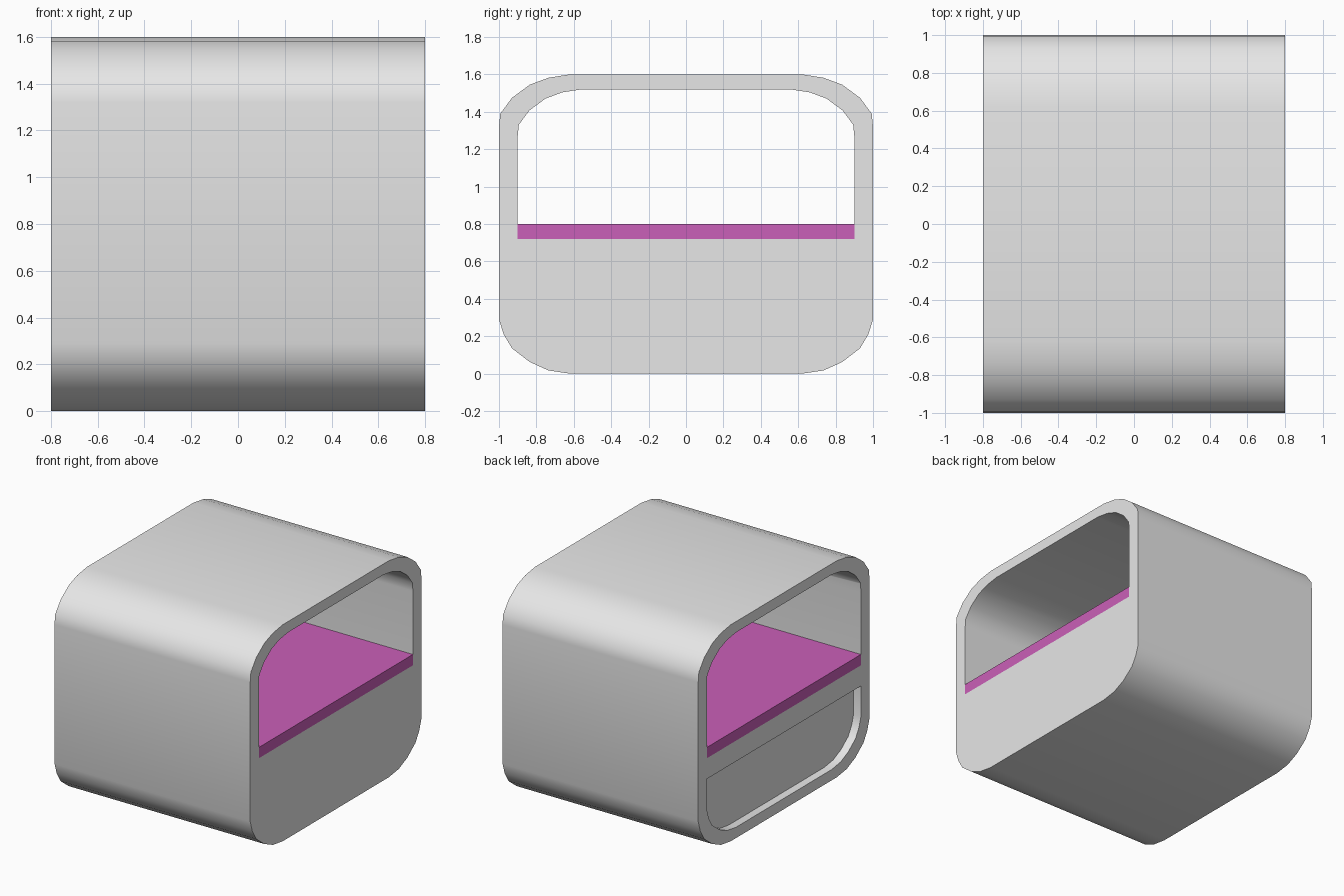
import bpy, bmesh, math

if "Cube" in bpy.data.objects:
    bpy.data.objects.remove(bpy.data.objects["Cube"])

def material(name, rgb):
    m = bpy.data.materials.new(name)
    m.diffuse_color = (*rgb, 1)
    m.use_nodes = True
    m.node_tree.nodes["Principled BSDF"].inputs["Base Color"].default_value = m.diffuse_color
    return m

grey = material("light_grey", (0.8, 0.8, 0.8))
magenta = material("magenta", (0.59, 0.115, 0.48))

MID = 0.8      # centre height of the rounded profile
INNER = 0.9    # inner outline is the outer one scaled about its centre

# Right half of the rounded outline, relative to its centre (y, z)
TOP = [(1, 0.52), (0.993, 0.59), (0.93, 0.675), (0.835, 0.745), (0.735, 0.782), (0.62, 0.8)]
BOTTOM = [(0.62, -0.8), (0.735, -0.783), (0.835, -0.738), (0.93, -0.665), (0.975, -0.59), (1, -0.51)]

def place(half, scale):
    return [(y * scale, MID + z * scale) for y, z in half]

def mirrored(half):
    return half + [(-y, z) for y, z in reversed(half)]

def prism(name, outline, x0, x1, mat):
    """Extrude a (y, z) outline along x."""
    bm = bmesh.new()
    face = bm.faces.new([bm.verts.new((x0, y, z)) for y, z in outline])
    ext = bmesh.ops.extrude_face_region(bm, geom=[face])
    verts = [g for g in ext["geom"] if isinstance(g, bmesh.types.BMVert)]
    bmesh.ops.translate(bm, verts=verts, vec=(x1 - x0, 0, 0))
    bmesh.ops.recalc_face_normals(bm, faces=bm.faces)
    me = bpy.data.meshes.new(name)
    bm.to_mesh(me)
    bm.free()
    me.materials.append(mat)
    ob = bpy.data.objects.new(name, me)
    bpy.context.collection.objects.link(ob)
    return ob

# Rounded body
body = prism("body", mirrored(place(BOTTOM + TOP, 1)), -0.8, 0.8, grey)

# Upper opening runs right through; lower recess is only on the left side
opening = prism("opening_cutter", mirrored([(0.9, 0.72)] + place(TOP, INNER)), -1, 1, grey)
recess = prism("recess_cutter", mirrored(place(BOTTOM, INNER) + [(0.9, 0.567)]), -1, -0.74, grey)

bpy.context.view_layer.objects.active = body
for cutter in (opening, recess):
    cutter.hide_render = True
    mod = body.modifiers.new("cut", "BOOLEAN")
    mod.operation = "DIFFERENCE"
    mod.solver = "EXACT"
    mod.object = cutter
    bpy.ops.object.modifier_apply(modifier=mod.name)
    bpy.data.objects.remove(cutter)

bpy.ops.object.select_all(action="DESELECT")
body.select_set(True)
bpy.ops.object.shade_smooth_by_angle(angle=math.radians(40))

# Coloured shelf on the floor of the opening
prism("shelf", mirrored([(0.9, 0.72), (0.9, 0.8)]), -0.8, 0.8, magenta)
